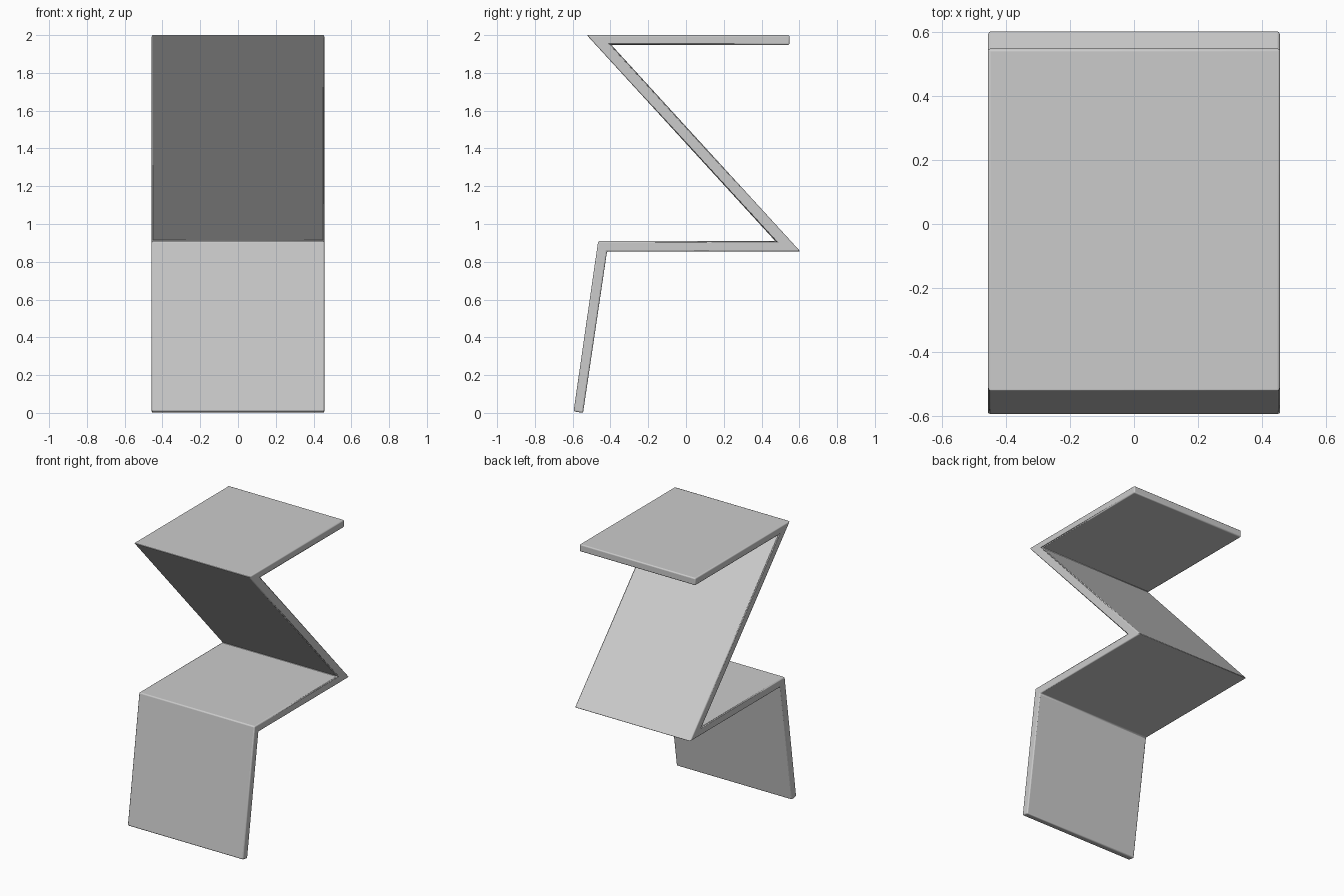
import bpy
import bmesh
import math

cube = bpy.data.objects.get("Cube")
if cube:
    bpy.data.objects.remove(cube)

# One flat colour
grey = bpy.data.materials.new("light_grey")
grey.use_nodes = True
colour = (0.6, 0.6, 0.6, 1)
grey.diffuse_color = colour
grey.node_tree.nodes["Principled BSDF"].inputs["Base Color"].default_value = colour

HALF_WIDTH = 0.457

# Side outline (y, z) of the folded board: leg, seat, slanted back, top shelf
outline = [
    (-0.595, 0.008), (-0.545, 0.0), (-0.418, 0.855), (0.605, 0.855),
    (-0.395, 1.948), (0.548, 1.948), (0.548, 2.0), (-0.525, 2.0),
    (0.472, 0.91), (-0.465, 0.91),
]

# Extrude the outline across the width
bm = bmesh.new()
side = bm.faces.new([bm.verts.new((-HALF_WIDTH, y, z)) for y, z in outline])
extruded = bmesh.ops.extrude_face_region(bm, geom=[side])
moved = [v for v in extruded["geom"] if isinstance(v, bmesh.types.BMVert)]
bmesh.ops.translate(bm, verts=moved, vec=(2 * HALF_WIDTH, 0, 0))
bmesh.ops.recalc_face_normals(bm, faces=bm.faces)
mesh = bpy.data.meshes.new("folded_chair")
bm.to_mesh(mesh)
bm.free()
mesh.materials.append(grey)
chair = bpy.data.objects.new("folded_chair", mesh)
bpy.context.collection.objects.link(chair)

# Softly rounded edges
bevel = chair.modifiers.new("rounded_edges", "BEVEL")
bevel.width = 0.008
bevel.segments = 3
bevel.limit_method = "ANGLE"
bevel.angle_limit = math.radians(30)

bpy.context.view_layer.objects.active = chair
chair.select_set(True)
bpy.ops.object.shade_smooth_by_angle(angle=math.radians(35))
